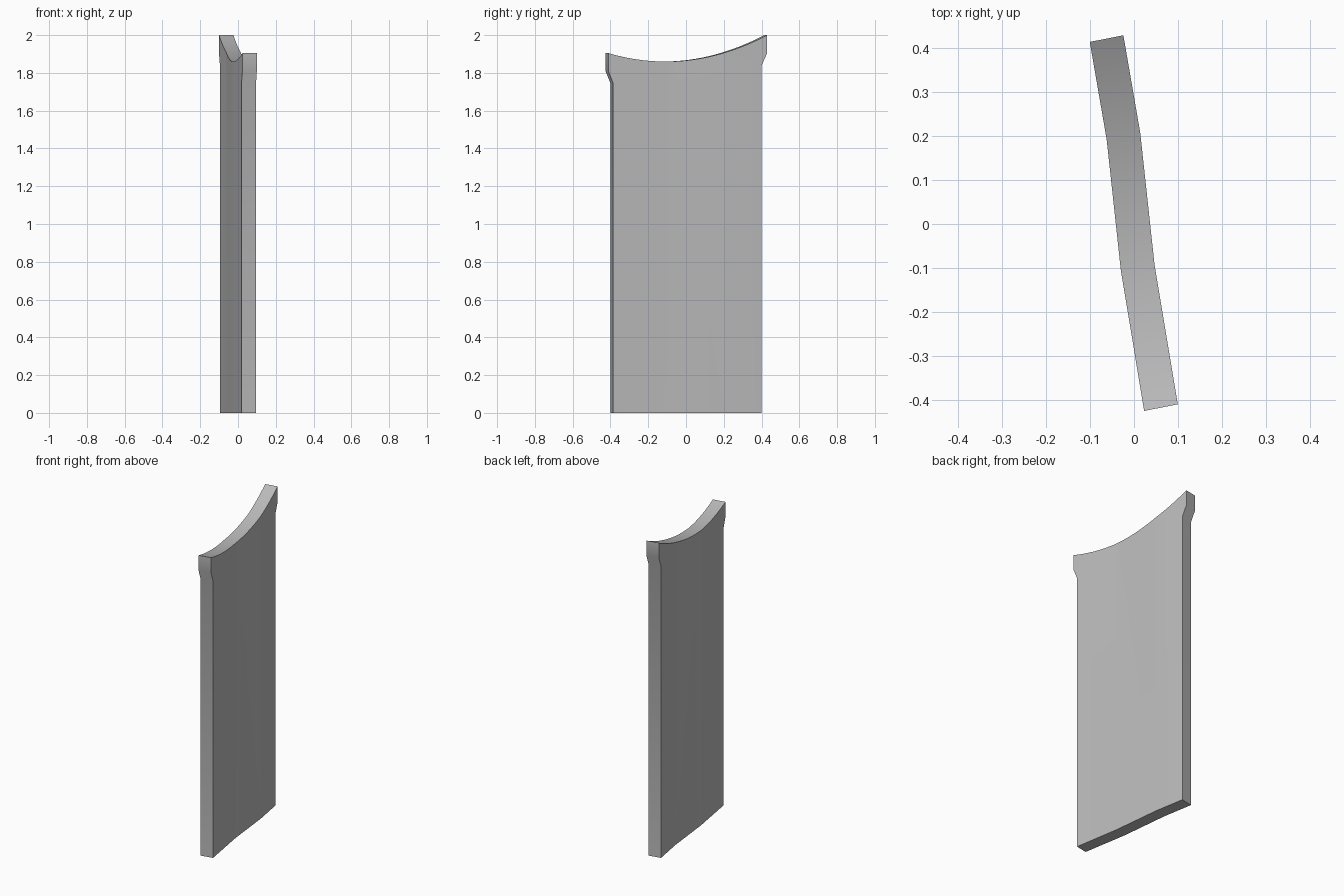
import bpy, bmesh
from mathutils import Vector

cube = bpy.data.objects.get("Cube")
if cube:
    bpy.data.objects.remove(cube, do_unlink=True)

# Plan of the gently S-bent centreline, as (y, x) from front to back
PLAN = [(-0.4185, 0.0615), (-0.1, 0.0085), (0.2, -0.024), (0.4225, -0.0625)]
HALF = Vector((0.0383, 0.0075, 0))   # half the panel thickness
BODY = 0.393                         # half width below the lips
FRONT, BACK = PLAN[0][0], PLAN[-1][0]


def plan_x(y):
    for (y0, x0), (y1, x1) in zip(PLAN, PLAN[1:]):
        if y <= y1 + 1e-5:
            break
    return x0 + (x1 - x0) * (y - y0) / (y1 - y0)


def rim_z(y):
    return 1.86 + 0.485 * (y + 0.115) ** 2


# Side outline: straight body, flared lips at both ends, hollow top rim
outline = [(-BODY, 0), (BODY, 0), (BODY, 1.84), (BACK, 1.905)]
STEPS = 32
for i in range(STEPS + 1):
    y = BACK + (FRONT - BACK) * i / STEPS
    outline.append((y, rim_z(y)))
outline += [(FRONT, 1.81), (-BODY, 1.745)]

bm = bmesh.new()
bm.faces.new([bm.verts.new((0, y, z)) for y, z in outline])

# Cut the outline at the bends so every strip stays flat
for y, x in PLAN[1:-1]:
    bmesh.ops.bisect_plane(bm, geom=bm.verts[:] + bm.edges[:] + bm.faces[:],
                           plane_co=(0, y, 0), plane_no=(0, 1, 0))

# Bend to the plan and give it thickness
for v in bm.verts:
    v.co.x = plan_x(v.co.y)
    v.co -= HALF
result = bmesh.ops.extrude_face_region(bm, geom=bm.faces[:], use_keep_orig=True)
for item in result["geom"]:
    if isinstance(item, bmesh.types.BMVert):
        item.co += HALF * 2
bmesh.ops.recalc_face_normals(bm, faces=bm.faces[:])

mesh = bpy.data.meshes.new("curved_panel")
bm.to_mesh(mesh)
bm.free()
panel = bpy.data.objects.new("curved_panel", mesh)
bpy.context.collection.objects.link(panel)

# Plain grey finish
grey = bpy.data.materials.new("plain_grey")
grey.use_nodes = True
colour = (0.5, 0.5, 0.5, 1)
grey.diffuse_color = colour
grey.node_tree.nodes["Principled BSDF"].inputs["Base Color"].default_value = colour
mesh.materials.append(grey)

bpy.ops.object.select_all(action="DESELECT")
panel.select_set(True)
bpy.context.view_layer.objects.active = panel
bpy.ops.object.shade_smooth_by_angle()
